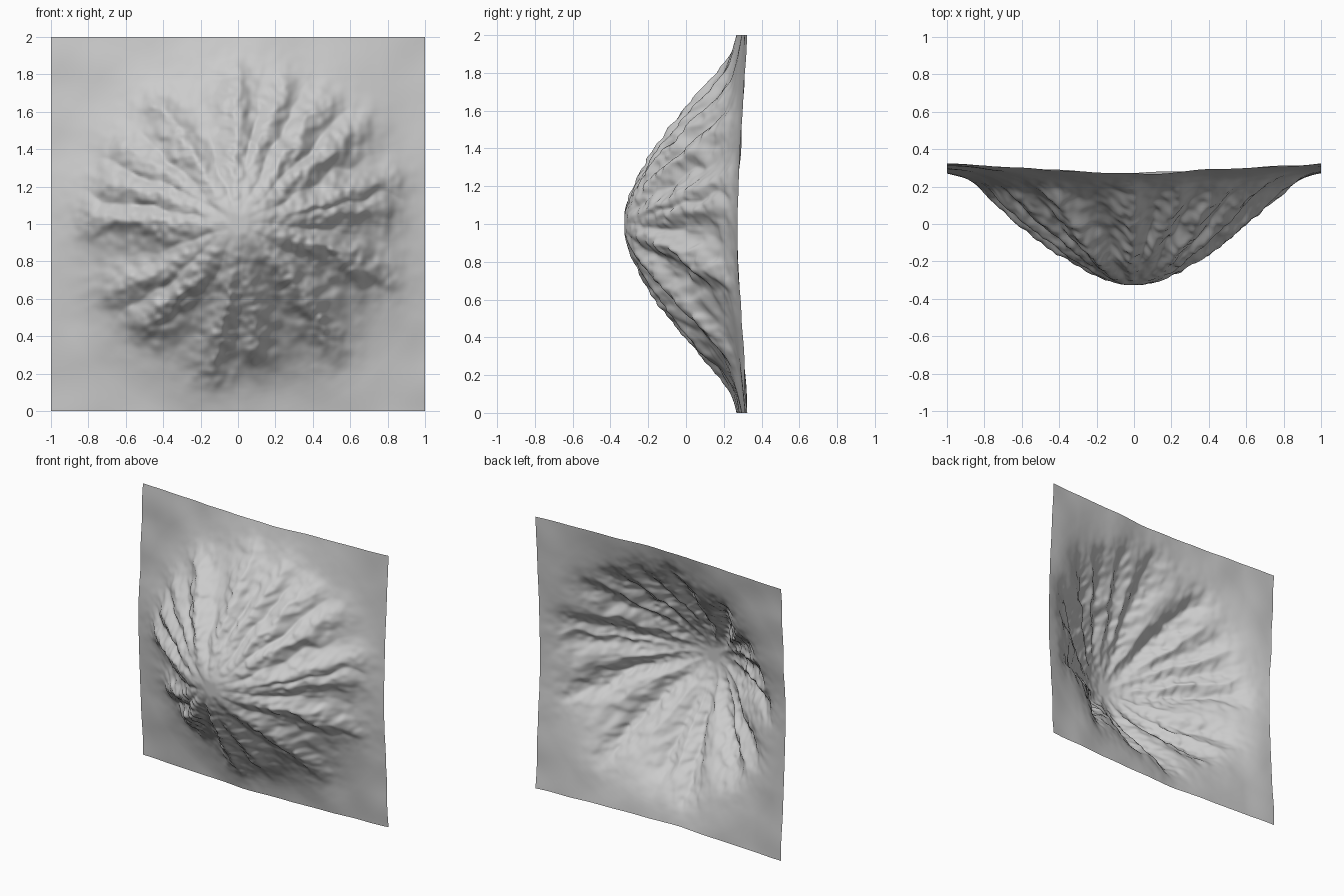
import bpy, bmesh, math
from mathutils import Vector, noise

if "Cube" in bpy.data.objects:
    bpy.data.objects.remove(bpy.data.objects["Cube"])

# Height profiles (radius from the peak, y depth) along crests and valley floors
CREST = [(0, -.335), (.1, -.318), (.2, -.284), (.4, -.17), (.6, -.02), (.75, .115),
         (.85, .202), (1, .265), (1.2, .302), (1.5, .33)]
VALLEY = [(0, -.33), (.1, -.285), (.2, -.223), (.4, -.065), (.6, .09), (.75, .19),
          (.85, .235), (1, .276), (1.2, .305), (1.5, .331)]

# Ridge lines: bend point, end point, strength (relative to the peak)
RIDGES = [
    ((-.02, .45), (-.02, .82), 1.0), ((.10, .40), (.25, .76), .85),
    ((.22, .30), (.46, .66), 1.0), ((.35, .28), (.68, .54), 1.0),
    ((.45, .13), (.84, .24), 1.0), ((.40, .06), (.80, .09), .9),
    ((.45, -.11), (.82, -.31), 1.0), ((.30, -.30), (.52, -.68), 1.0),
    ((.06, -.35), (.10, -.66), .8), ((-.06, -.45), (-.15, -.80), 1.0),
    ((-.25, -.30), (-.50, -.55), 1.0), ((-.35, -.22), (-.68, -.38), .8),
    ((-.40, 0), (-.80, .04), 1.0), ((-.35, .12), (-.70, .22), .9),
    ((-.30, .22), (-.62, .40), .75), ((-.22, .32), (-.42, .62), 1.1),
]


def linear(profile, r):
    for (r0, y0), (r1, y1) in zip(profile, profile[1:]):
        if r <= r1:
            return y0 + (y1 - y0) * (r - r0) / (r1 - r0)
    return profile[-1][1]


def smooth_profile(profile, r):
    # average neighbouring samples so that no rings show
    return sum(linear(profile, abs(r + k * .03)) for k in range(-2, 3)) / 5


def seg_dist2(px, pz, a, b):
    dx, dz = b[0] - a[0], b[1] - a[1]
    t = ((px - a[0]) * dx + (pz - a[1]) * dz) / (dx * dx + dz * dz)
    t = min(1, max(0, t))
    return (px - a[0] - t * dx) ** 2 + (pz - a[1] - t * dz) ** 2


def depth(x, z):
    r = math.hypot(x, z)
    # warp the ridge lines so that they branch into small spurs
    warp = min(1, r * 2) * .035
    n = noise.noise_vector(Vector((x * 9, z * 9, 3.7)))
    px, pz = x + n.x * warp, z + n.y * warp
    w = .075 + .025 * noise.noise(Vector((x * 16, z * 16, 8.2)))
    best = 0
    for mid, end, strength in RIDGES:
        d2 = min(seg_dist2(px, pz, (0, 0), mid), seg_dist2(px, pz, mid, end))
        best = max(best, strength / (1 + (d2 / (w * w)) ** 1.1))
    y = smooth_profile(VALLEY, r) * (1 - best) + smooth_profile(CREST, r) * best
    # rough rock along the ridges, calm ground in the valleys and at the rim
    rough = max(0, 1 - (r / .95) ** 4) * min(1, r * 2.5) * best
    y -= rough * .02 * noise.noise(Vector((x * 26, z * 26, 1.3)))
    y -= .012 * min(1, r) * noise.noise(Vector((x * 4, z * 4, 5.1)))
    return min(.33, max(-.325, y))


# Mountain relief: a dense square sheet pushed towards the front
bm = bmesh.new()
bmesh.ops.create_grid(bm, x_segments=200, y_segments=200, size=1)
for v in bm.verts:
    x, z = v.co.x, v.co.y
    v.co = (x, depth(x, z), z + 1)
for f in bm.faces:
    f.smooth = True
mesh = bpy.data.meshes.new("mountain_relief")
bm.to_mesh(mesh)
bm.free()
obj = bpy.data.objects.new("mountain_relief", mesh)
bpy.context.collection.objects.link(obj)
